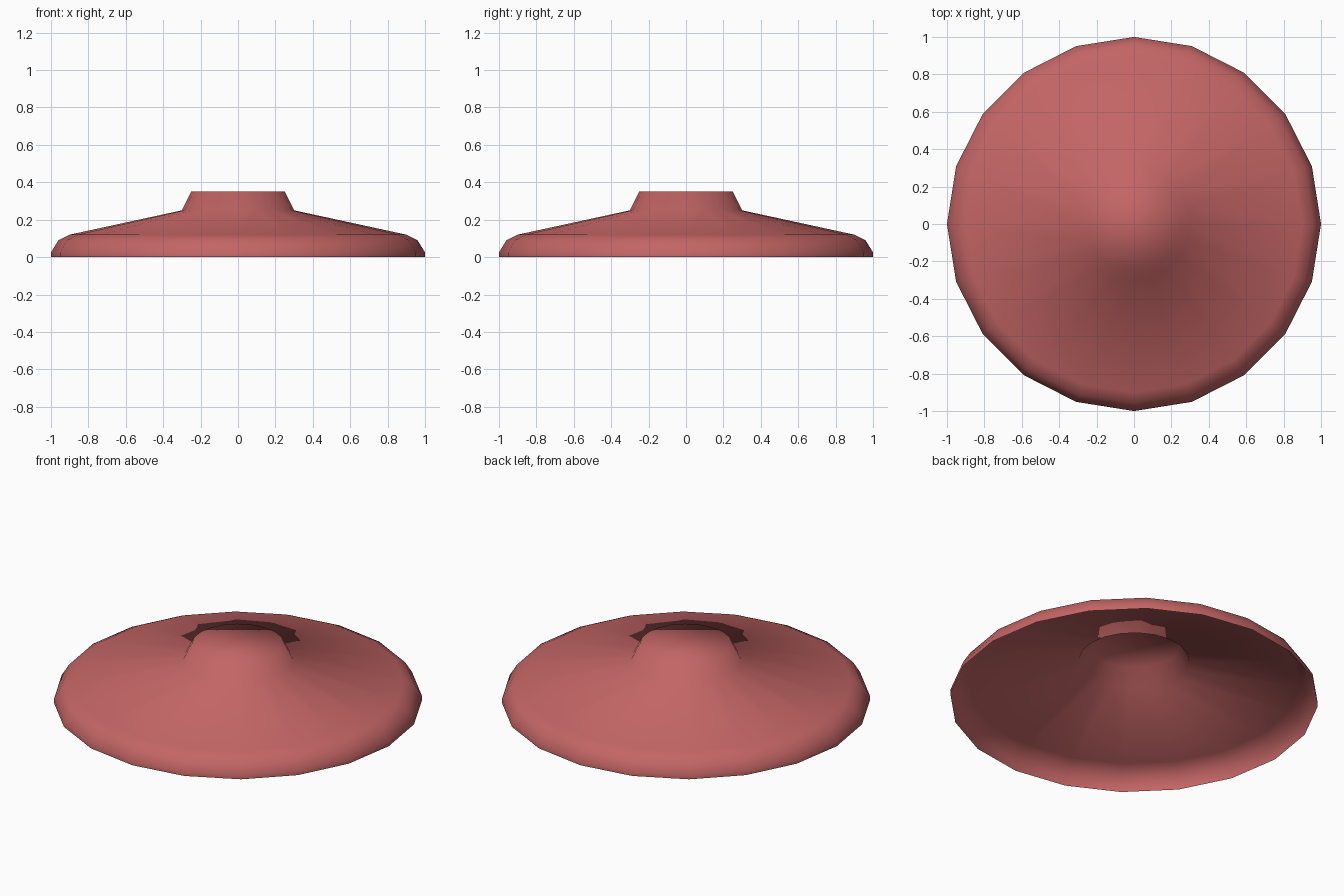
import bpy, bmesh
from math import cos, sin, tau

if "Cube" in bpy.data.objects:
    bpy.data.objects.remove(bpy.data.objects["Cube"])

SIDES = 20
# outer profile, (radius, height) from rim to knob
PROFILE = [(1.0, 0.0), (1.0, 0.025), (0.96, 0.09), (0.9, 0.12), (0.3, 0.25), (0.25, 0.35)]

bm = bmesh.new()
rings = [[bm.verts.new((r * cos(tau * i / SIDES), r * sin(tau * i / SIDES), z))
          for i in range(SIDES)] for r, z in PROFILE]

# thin shell, open underneath
for low, high in zip(rings, rings[1:]):
    for i in range(SIDES):
        j = (i + 1) % SIDES
        bm.faces.new((low[i], low[j], high[j], high[i]))

# flat knob top
bm.faces.new(rings[-1])

# softly shaded all over, including the knob edge
for f in bm.faces:
    f.smooth = True

mesh = bpy.data.meshes.new("lid")
bm.to_mesh(mesh)
bm.free()
lid = bpy.data.objects.new("lid", mesh)
bpy.context.collection.objects.link(lid)

mat = bpy.data.materials.new("dusty_red")
mat.diffuse_color = (0.55, 0.13, 0.13, 1)
mat.use_nodes = True
mat.node_tree.nodes["Principled BSDF"].inputs["Base Color"].default_value = mat.diffuse_color
mesh.materials.append(mat)
